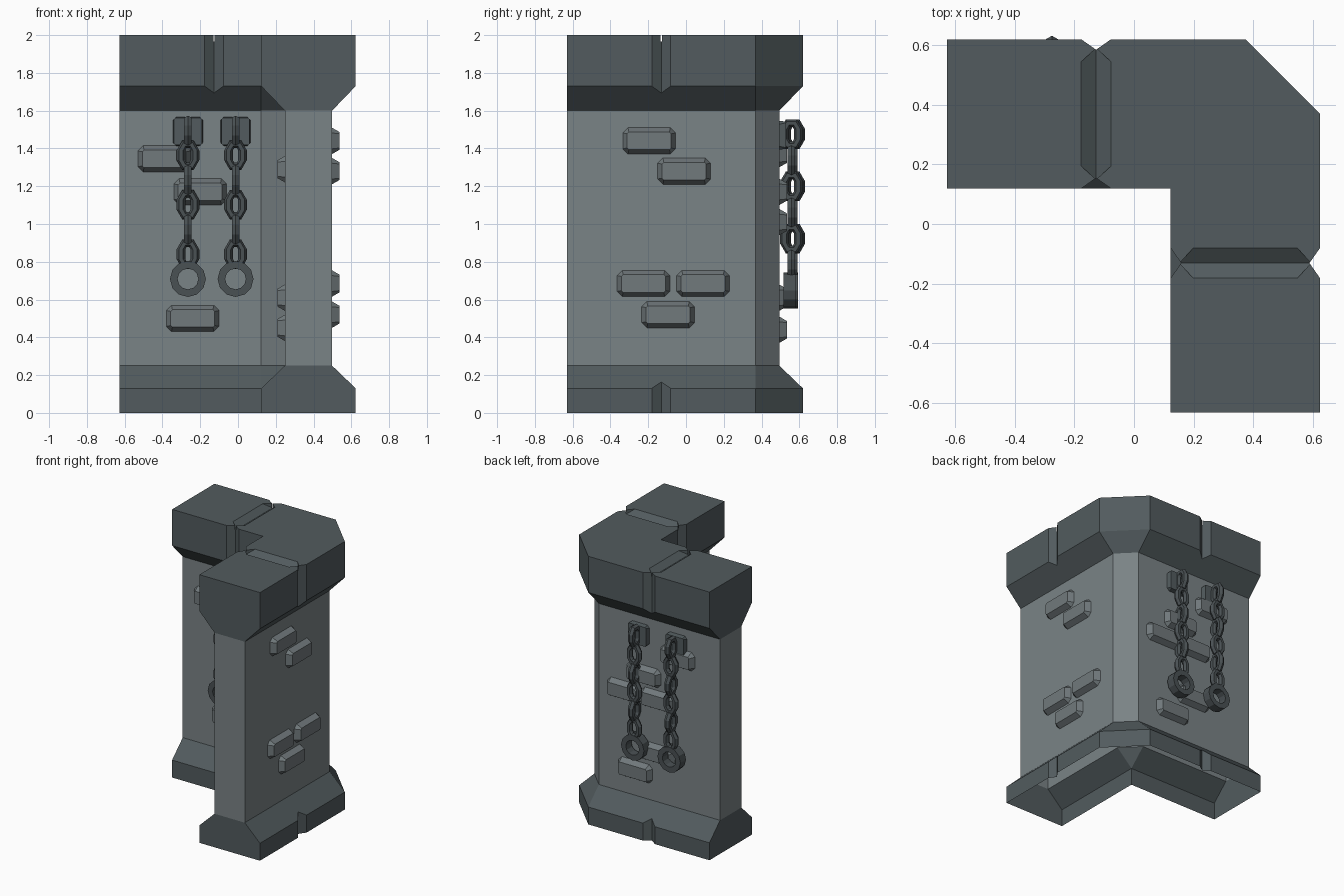
import bpy, bmesh, math
from mathutils import Vector

if "Cube" in bpy.data.objects:
    bpy.data.objects.remove(bpy.data.objects["Cube"])

OX, OY = -0.002, -0.006          # centring offsets of the L footprint


def material(name, rgb):
    m = bpy.data.materials.new(name)
    m.diffuse_color = (*rgb, 1)
    m.use_nodes = True
    m.node_tree.nodes["Principled BSDF"].inputs["Base Color"].default_value = m.diffuse_color
    return m


WALL = material("wall grey", (0.195, 0.227, 0.238))
TRIM = material("dark trim stone", (0.084, 0.105, 0.112))
BRICK = material("brick grey", (0.165, 0.192, 0.202))
IRON = material("chain iron", (0.068, 0.082, 0.088))


def make(name, bm, *mats):
    bmesh.ops.recalc_face_normals(bm, faces=bm.faces[:])
    me = bpy.data.meshes.new(name)
    bm.to_mesh(me)
    bm.free()
    ob = bpy.data.objects.new(name, me)
    bpy.context.collection.objects.link(ob)
    for m in mats:
        me.materials.append(m)
    return ob


# --- L-shaped shell: rings lofted through base, wall and cap ---
def ring(trim):
    o, i = (0.625, 0.125) if trim else (0.5, 0.25)
    pts = [(-0.625, i), (-0.625, o), (0.375, o), (o, 0.375), (o, -0.625), (i, -0.625)]
    # the inner corner is sharp on the trim, chamfered on the wall
    return pts + ([(i, i), (i, i)] if trim else [(0.25, 0.125), (0.125, 0.25)])


bm = bmesh.new()
rings = []
for z, trim in ((0, 1), (0.13, 1), (0.25, 0), (1.6, 0), (1.73, 1), (2, 1)):
    rings.append([bm.verts.new((x + OX, y + OY, z)) for x, y in ring(trim)])
for a, b in zip(rings, rings[1:]):
    for k in range(8):
        j = (k + 1) % 8
        bm.faces.new((a[k], a[j], b[j], b[k]))
bm.faces.new(rings[0])
bm.faces.new(rings[-1])
bmesh.ops.remove_doubles(bm, verts=bm.verts[:], dist=1e-4)
bmesh.ops.dissolve_degenerate(bm, dist=1e-5, edges=bm.edges[:])
body = make("corner_wall", bm, WALL, TRIM)


# --- V grooves on the cap (both sides and top) and on the outer base ---
def arm_point(arm, along, across, z):
    if arm == "x":
        return (-0.125 + along + OX, 0.375 + across + OY, z)
    return (0.375 + across + OX, -0.125 + along + OY, z)


def cut(arm, pts):
    c = bmesh.new()
    for p in pts:
        c.verts.new(arm_point(arm, *p))
    bmesh.ops.convex_hull(c, input=c.verts[:])
    ob = make("groove_cutter", c)
    ob.hide_render = True
    mod = body.modifiers.new("groove", "BOOLEAN")
    mod.operation, mod.solver, mod.object = "DIFFERENCE", "EXACT", ob
    bpy.context.view_layer.objects.active = body
    bpy.ops.object.modifier_apply(modifier=mod.name)
    bpy.data.objects.remove(ob)


for arm in "xy":
    for side, z0, z1 in ((1, 1.5, 2.1), (-1, 1.5, 2.1), (1, -0.1, 0.3)):
        cut(arm, [(a, side * (0.25 + d), z) for z in (z0, z1)
                  for a, d in ((0, -0.035), (-0.1, 0.035), (0.1, 0.035))])
    top = [(0, s * 0.22, z) for s in (-1, 1) for z in (1.965, 2.05)]
    top += [(a, s * 0.175, z) for a in (-0.05, 0.05) for s in (-1, 1) for z in (2, 2.05)]
    cut(arm, top)

# the shell is open underneath; trim colour goes by height
bm = bmesh.new()
bm.from_mesh(body.data)
bmesh.ops.delete(bm, geom=[f for f in bm.faces if all(v.co.z < 0.001 for v in f.verts)],
                 context="FACES")
for f in bm.faces:
    zs = [v.co.z for v in f.verts]
    f.material_index = 0 if min(zs) > 0.24 and max(zs) < 1.61 else 1
    f.smooth = False
bm.to_mesh(body.data)
bm.free()


# --- wall-mounted parts: u along the wall, z up, d out of the wall ---
def on_wall(side, u, z, d):
    return Vector({"right": (0.5 + d + OX, u, z), "back": (u, 0.5 + d + OY, z),
                   "inner_right": (0.25 - d + OX, u, z),
                   "inner_back": (u, 0.25 - d + OY, z)}[side])


def slab(name, side, u, z, w, h, depth, bevel, mat, clip=0.03):
    bm = bmesh.new()

    def loop(w, h, c, d):
        pts = [(w - c, -h), (w, c - h), (w, h - c), (w - c, h),
               (c - w, h), (-w, h - c), (-w, c - h), (c - w, -h)]
        return [bm.verts.new(on_wall(side, u + a, z + b, d)) for a, b in pts]

    a = loop(w / 2, h / 2, clip, -0.005)
    b = loop(w / 2 - bevel, h / 2 - bevel, clip * 0.3, depth)
    for k in range(8):
        j = (k + 1) % 8
        bm.faces.new((a[k], a[j], b[j], b[k]))
    bm.faces.new(a)
    bm.faces.new(b)
    make(name, bm, mat)


bricks = {
    "right": [(-0.195, 1.44), (-0.01, 1.28), (-0.225, 0.685), (0.09, 0.685), (-0.095, 0.52)],
    "back": [(-0.28, 1.37), (0, 1.17), (0.16, 1.01), (-0.12, 1.01), (0.07, 0.44), (-0.115, 0.61)],
    "inner_right": [(-0.2, 1.29), (-0.3, 0.61), (-0.15, 0.45)],
    "inner_back": [(-0.39, 1.345), (-0.2, 1.17), (-0.24, 0.5)],
}
for side, places in bricks.items():
    for u, z in places:
        slab(side + "_brick", side, u, z, 0.285, 0.145, 0.04, 0.026, BRICK)


# --- chains: hexagonal-wire links turned alternately, ending in a flat ring ---
def tube(bm, path, section, place):
    """path: (a, b, angle) stations; section: (radial, thickness) offsets."""
    rows = [[bm.verts.new(place(a + r * math.cos(t), b + r * math.sin(t), c))
             for r, c in section] for a, b, t in path]
    n, m = len(rows), len(section)
    for i in range(n):
        p, q = rows[i], rows[(i + 1) % n]
        for k in range(m):
            j = (k + 1) % m
            bm.faces.new((p[k], p[j], q[j], q[k]))


WIRE = [(0.023 * math.cos(k * math.pi / 3), 0.023 * math.sin(k * math.pi / 3)) for k in range(6)]
FLAT = [(0.02, 0.033), (-0.02, 0.033), (-0.02, -0.033), (0.02, -0.033)]
LINK = [(0.037 * math.cos(t), 0.037 * math.sin(t) + s * 0.026, t)
        for s, t0 in ((1, 0), (-1, math.pi)) for t in (t0 + k * math.pi / 3 for k in range(4))]
HOOP = [(0.075 * math.cos(t), 0.075 * math.sin(t), t)
        for t in (k * math.pi / 6 for k in range(12))]


def chain(side, u, z_top, depth, pitch):
    slab(side + "_chain_plate", side, u, z_top - 0.005, 0.16, 0.155, 0.035, 0.006, TRIM, 0.02)
    bm = bmesh.new()
    for k in range(6):
        z = z_top - k * pitch
        if k % 2:
            tube(bm, LINK, WIRE, lambda a, b, c: on_wall(side, u + a, z + b, depth + c))
        else:
            tube(bm, LINK, WIRE, lambda a, b, c: on_wall(side, u + c, z + b, depth + a))
    z = z_top - 6 * pitch
    tube(bm, HOOP, FLAT, lambda a, b, c: on_wall(side, u + a, z + b, depth - 0.01 + c))
    make(side + "_chain", bm, IRON)


chain("back", -0.275, 1.475, 0.077, 0.138)
chain("back", 0.035, 1.475, 0.064, 0.138)
chain("inner_back", -0.265, 1.495, 0.064, 0.131)
chain("inner_back", -0.013, 1.495, 0.064, 0.131)
